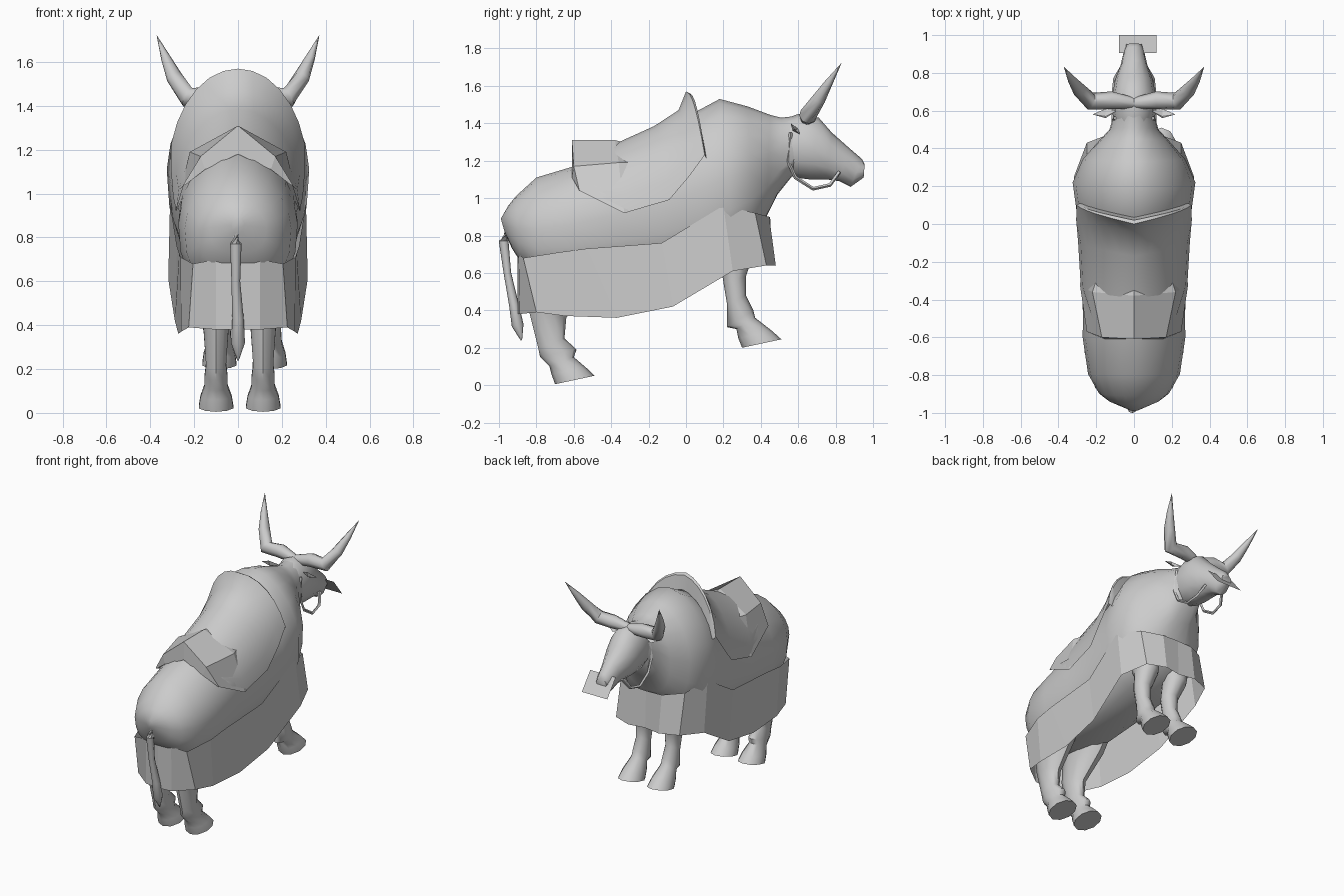
import bpy, bmesh, math
from mathutils import Vector

grey = bpy.data.materials.new("plain grey")
grey.diffuse_color = (0.6, 0.6, 0.6, 1)


def build(name, verts, faces, smooth=50):
    me = bpy.data.meshes.new(name)
    me.from_pydata(verts, [], faces)
    me.materials.append(grey)
    bm = bmesh.new()
    bm.from_mesh(me)
    bmesh.ops.remove_doubles(bm, verts=bm.verts, dist=0.0005)
    bmesh.ops.recalc_face_normals(bm, faces=bm.faces)
    bm.to_mesh(me)
    bm.free()
    ob = bpy.data.objects.new(name, me)
    bpy.context.collection.objects.link(ob)
    if smooth:
        bpy.ops.object.select_all(action='DESELECT')
        ob.select_set(True)
        bpy.context.view_layer.objects.active = ob
        bpy.ops.object.shade_smooth_by_angle(angle=math.radians(smooth))
    return ob


def skin(name, rings, smooth=50):
    """Join closed rings of equal size and cap both ends."""
    n = len(rings[0])
    verts = [p for r in rings for p in r]
    faces = [(i * n + j, i * n + (j + 1) % n, (i + 1) * n + (j + 1) % n, (i + 1) * n + j)
             for i in range(len(rings) - 1) for j in range(n)]
    faces += [tuple(range(n)), tuple(range(len(verts) - n, len(verts)))]
    return build(name, verts, faces, smooth)


def loft(name, rows, n=12, up=1.0, low=1.0):
    """Each row: two opposite side-profile points (y, z), half width, centre x.
    A power under 1 makes that half of each ring boxier, over 1 more roof-like."""
    rings = []
    for y0, z0, y1, z1, w, x in rows:
        ring = []
        for k in range(n):
            a = 2 * math.pi * k / n
            s, c = math.sin(a), math.cos(a)
            p = up if c > 0 else low
            s = math.copysign(abs(s) ** p, s)
            c = (1 + math.copysign(abs(c) ** p, c)) / 2
            ring.append((x + w * s, y1 + (y0 - y1) * c, z1 + (z0 - z1) * c))
        rings.append(ring)
    return skin(name, rings)


def tube(name, pts, radii, n=8):
    pts = [Vector(p) for p in pts]
    rings = []
    for i, p in enumerate(pts):
        d = (pts[min(i + 1, len(pts) - 1)] - pts[max(i - 1, 0)]).normalized()
        ref = Vector((0, 0, 1)) if abs(d.z) < 0.9 else Vector((0, 1, 0))
        u = d.cross(ref).normalized()
        v = d.cross(u)
        rings.append([p + radii[i] * (u * math.cos(2 * math.pi * k / n) + v * math.sin(2 * math.pi * k / n))
                      for k in range(n)])
    return skin(name, rings)


def mirrored_strip(name, columns, smooth):
    """Open sheet from half columns of points, mirrored across x = 0."""
    verts, faces = [], []
    m = len(columns[0])
    for s in (1, -1):
        base = len(verts)
        verts += [(s * x, y, z) for col in columns for x, y, z in col]
        for i in range(len(columns) - 1):
            for j in range(m - 1):
                a = base + i * m + j
                faces.append((a, a + 1, a + m + 1, a + m))
    return build(name, verts, faces, smooth)


def drape(y, top, mid, w, hem_y, hem_z, n=6):
    """Curved column hanging from the ridge down to the hem."""
    end = math.acos((hem_z - mid) / (top - mid))
    return [(w * math.sin(end * k / n), y + (hem_y - y) * k / n,
             mid + (top - mid) * math.cos(end * k / n)) for k in range(n + 1)]


# Body: rump, barrel, hump, chest and neck
loft("body", [
    (-0.99, 0.89, -0.97, 0.82, 0.03, 0),
    (-0.95, 0.96, -0.93, 0.73, 0.13, 0),
    (-0.91, 1.01, -0.885, 0.66, 0.185, 0),
    (-0.80, 1.11, -0.79, 0.57, 0.243, 0),
    (-0.60, 1.17, -0.60, 0.55, 0.272, 0),
    (-0.38, 1.27, -0.36, 0.56, 0.268, 0),
    (-0.15, 1.37, -0.10, 0.58, 0.28, 0),
    (0.05, 1.46, 0.10, 0.63, 0.305, 0),
    (0.18, 1.53, 0.26, 0.69, 0.325, 0),
    (0.33, 1.49, 0.36, 0.78, 0.27, 0),
    (0.45, 1.445, 0.43, 0.90, 0.185, 0),
    (0.51, 1.43, 0.49, 1.02, 0.13, 0),
    (0.60, 1.44, 0.57, 1.12, 0.105, 0)], 20, 1.08, 0.76)

# Head
loft("head", [
    (0.52, 1.42, 0.52, 1.14, 0.10, 0),
    (0.60, 1.45, 0.58, 1.11, 0.115, 0),
    (0.71, 1.43, 0.66, 1.10, 0.115, 0),
    (0.78, 1.35, 0.75, 1.10, 0.10, 0),
    (0.87, 1.27, 0.82, 1.09, 0.07, 0),
    (0.94, 1.21, 0.88, 1.06, 0.055, 0),
    (0.955, 1.18, 0.95, 1.11, 0.04, 0)])
build("nose_tag", [(-0.08, 0.905, 1.19), (0.12, 0.905, 1.19), (0.12, 1.0, 1.07), (-0.08, 1.0, 1.07)],
      [(0, 1, 2, 3)], 0)

for s, side in ((1, "right"), (-1, "left")):
    # Horn, bent upwards and forwards
    tube("horn_" + side, [(0, 0.64, 1.42), (s * 0.12, 0.655, 1.44), (s * 0.23, 0.65, 1.44),
                          (s * 0.29, 0.71, 1.53), (s * 0.33, 0.765, 1.62), (s * 0.37, 0.83, 1.72)],
         [0.03, 0.047, 0.047, 0.037, 0.022, 0.001])
    # Leaf-shaped ear
    build("ear_" + side, [(s * 0.09, 0.60, 1.37), (s * 0.15, 0.56, 1.40), (s * 0.22, 0.58, 1.37),
                          (s * 0.15, 0.61, 1.34), (s * 0.15, 0.57, 1.36)],
          [(0, 1, 4), (1, 2, 4), (2, 3, 4), (3, 0, 4)], 0)
    # Bridle loop hanging beside the jaw
    tube("bridle_" + side, [(s * 0.10, 0.56, 1.35), (s * 0.11, 0.545, 1.20), (s * 0.11, 0.585, 1.11),
                            (s * 0.11, 0.68, 1.05), (s * 0.10, 0.77, 1.07),
                            (s * 0.07, 0.82, 1.14)], [0.01] * 6, 4)
    # Hind leg, from thigh to tilted hoof
    x = 0.115 if s > 0 else -0.10
    loft("hind_leg_" + side, [
        (-0.84, 0.80, -0.36, 0.74, 0.11, s * 0.13),
        (-0.85, 0.60, -0.50, 0.53, 0.095, s * 0.125),
        (-0.84, 0.40, -0.64, 0.36, 0.06, x),
        (-0.79, 0.20, -0.65, 0.25, 0.048, x),
        (-0.78, 0.15, -0.585, 0.19, 0.055, x),
        (-0.73, 0.10, -0.60, 0.15, 0.055, x),
        (-0.72, 0.06, -0.53, 0.09, 0.075, x),
        (-0.70, 0.005, -0.49, 0.05, 0.083, x)], 10)
    # Front leg
    x = 0.145 if s > 0 else -0.085
    loft("front_leg_" + side, [
        (0.08, 0.88, 0.36, 0.90, 0.11, s * 0.13),
        (0.18, 0.68, 0.36, 0.70, 0.08, s * 0.12),
        (0.20, 0.55, 0.32, 0.58, 0.06, x),
        (0.22, 0.43, 0.32, 0.48, 0.05, x),
        (0.22, 0.31, 0.36, 0.40, 0.055, x),
        (0.27, 0.30, 0.37, 0.36, 0.055, x),
        (0.28, 0.25, 0.46, 0.29, 0.075, x),
        (0.30, 0.20, 0.51, 0.245, 0.082, x)], 10)

# Tail with a fuller tuft
tube("tail", [(-0.01, -0.90, 0.85), (-0.01, -0.95, 0.845), (-0.01, -0.975, 0.77), (-0.01, -0.955, 0.60),
              (0, -0.92, 0.43), (0, -0.90, 0.32), (0, -0.88, 0.24)],
     [0.045, 0.035, 0.026, 0.02, 0.026, 0.032, 0.004])

# Cloth skirt: top and bottom points from rear centre to front centre
mirrored_strip("skirt", [
    [(0, -0.90, 0.70), (0, -0.90, 0.38)],
    [(0.10, -0.895, 0.70), (0.10, -0.89, 0.38)],
    [(0.205, -0.87, 0.68), (0.225, -0.80, 0.39)],
    [(0.262, -0.68, 0.71), (0.26, -0.65, 0.37)],
    [(0.268, -0.53, 0.73), (0.272, -0.37, 0.36)],
    [(0.278, -0.13, 0.76), (0.288, -0.07, 0.42)],
    [(0.31, 0.20, 0.96), (0.318, 0.25, 0.61)],
    [(0.25, 0.37, 0.92), (0.25, 0.43, 0.64)],
    [(0.12, 0.445, 0.90), (0.12, 0.48, 0.64)],
    [(0, 0.45, 0.90), (0, 0.46, 0.64)]], 0)

# Saddle blanket with an arched pommel folding back onto the shoulders
mirrored_strip("saddle_blanket", [
    drape(-0.61, 1.18, 0.86, 0.278, -0.57, 1.05),
    drape(-0.38, 1.29, 0.91, 0.282, -0.33, 0.92),
    drape(-0.17, 1.385, 0.96, 0.297, -0.09, 0.99),
    drape(-0.04, 1.47, 1.02, 0.314, 0.02, 1.12),
    drape(0.0, 1.57, 1.10, 0.316, 0.10, 1.23),
    drape(0.02, 1.56, 1.10, 0.31, 0.105, 1.22),
    drape(0.035, 1.46, 1.04, 0.305, 0.11, 1.21)], 35)

# Faceted pack behind the seat, its sides running down to the blanket hem
mirrored_strip("seat_pack", [
    [(0, -0.61, 1.18), (0.15, -0.61, 1.11), (0.24, -0.57, 1.04)],
    [(0, -0.61, 1.31), (0.17, -0.60, 1.17), (0.25, -0.57, 1.04)],
    [(0, -0.38, 1.31), (0.22, -0.36, 1.19), (0.285, -0.33, 0.92)],
    [(0, -0.34, 1.30), (0.20, -0.30, 1.19), (0.285, -0.31, 0.925)]], 0)
